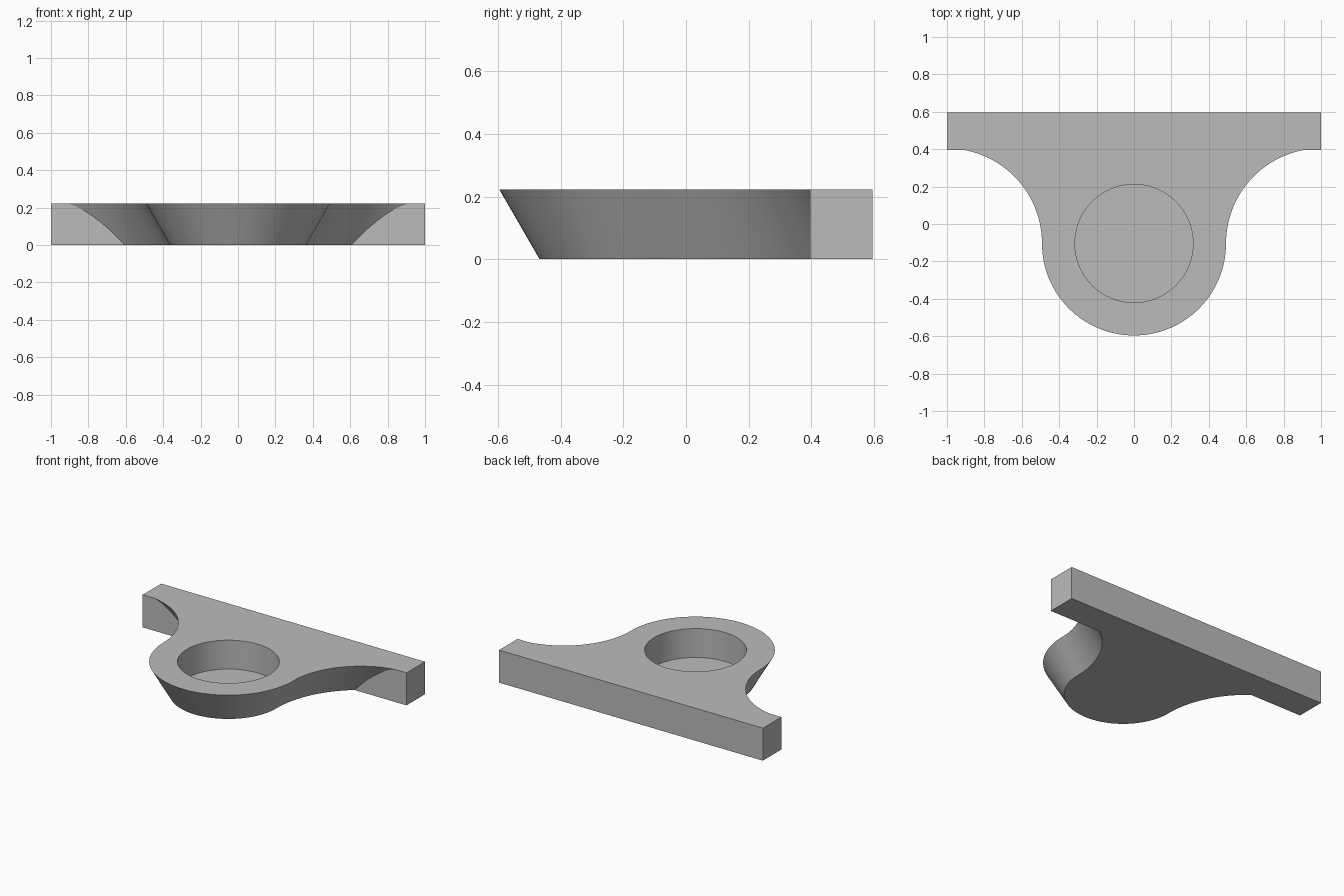
import bpy, bmesh
from math import sin, cos, asin, pi, tan, radians

if "Cube" in bpy.data.objects:
    bpy.data.objects.remove(bpy.data.objects["Cube"])

HEIGHT, FLOOR = 0.223, 0.025
BACK, BAR_FRONT, CENTRE_Y = 0.596, 0.396, -0.104
NOSE_R, FILLET_R, HOLE_R = 0.492, 0.508, 0.316
DRAFT = tan(radians(30))
LEVELS, STEPS = 12, 32

grey = bpy.data.materials.new("plain grey")
grey.use_nodes = True
grey.diffuse_color = (0.5, 0.5, 0.5, 1)
grey.node_tree.nodes["Principled BSDF"].inputs["Base Color"].default_value = (0.5, 0.5, 0.5, 1)


def make_object(name, bm):
    bmesh.ops.recalc_face_normals(bm, faces=bm.faces)
    mesh = bpy.data.meshes.new(name)
    bm.to_mesh(mesh)
    bm.free()
    mesh.materials.append(grey)
    obj = bpy.data.objects.new(name, mesh)
    bpy.context.collection.objects.link(obj)
    return obj


def outline(z):
    """Flared nose and concave shoulders at one height, from left to right in x."""
    inset = (HEIGHT - z) * DRAFT
    nose, fillet = NOSE_R - inset, FILLET_R + inset
    centre_x = NOSE_R + FILLET_R
    end = pi - asin((BAR_FRONT - CENTRE_Y) / fillet)
    shoulder = []
    for i in range(STEPS):
        a = end + (pi - end) * i / STEPS
        shoulder.append((centre_x + fillet * cos(a), CENTRE_Y + fillet * sin(a), z))
    front = [(nose * cos(a), CENTRE_Y + nose * sin(a), z)
             for a in (pi + pi * i / (2 * STEPS) for i in range(2 * STEPS + 1))]
    left = [(-x, y, h) for x, y, h in shoulder]
    return left + front + shoulder[::-1]


# Flared plate and straight mounting bar as one closed solid
bm = bmesh.new()
rows = [[bm.verts.new(p) for p in outline(HEIGHT * k / LEVELS)] for k in range(LEVELS + 1)]
for low, high in zip(rows, rows[1:]):
    for i in range(len(low) - 1):
        bm.faces.new((low[i], low[i + 1], high[i + 1], high[i]))

corner = {(s, y, z): bm.verts.new((s, y, z))
          for s in (-1, 1) for y in (BAR_FRONT, BACK) for z in (0, HEIGHT)}
for z, row in ((0, rows[0]), (HEIGHT, rows[-1])):
    bm.faces.new(row + [corner[1, BAR_FRONT, z], corner[1, BACK, z],
                        corner[-1, BACK, z], corner[-1, BAR_FRONT, z]])
for s, end in ((-1, 0), (1, -1)):
    bm.faces.new([row[end] for row in rows]
                 + [corner[s, BAR_FRONT, HEIGHT], corner[s, BAR_FRONT, 0]])
    bm.faces.new([corner[s, BAR_FRONT, 0], corner[s, BACK, 0],
                  corner[s, BACK, HEIGHT], corner[s, BAR_FRONT, HEIGHT]])
bm.faces.new([corner[-1, BACK, 0], corner[1, BACK, 0],
              corner[1, BACK, HEIGHT], corner[-1, BACK, HEIGHT]])
bracket = make_object("bracket", bm)

# Blind round pocket
bm = bmesh.new()
bmesh.ops.create_cone(bm, cap_ends=True, segments=96, radius1=HOLE_R, radius2=HOLE_R, depth=1)
bmesh.ops.translate(bm, verts=bm.verts, vec=(0, CENTRE_Y, FLOOR + 0.5))
cutter = make_object("pocket_cutter", bm)
cutter.hide_render = True

cut = bracket.modifiers.new("pocket", "BOOLEAN")
cut.operation = "DIFFERENCE"
cut.solver = "EXACT"
cut.object = cutter
bpy.context.view_layer.objects.active = bracket
bracket.select_set(True)
bpy.ops.object.modifier_apply(modifier=cut.name)
bpy.data.objects.remove(cutter)

bpy.ops.object.shade_smooth_by_angle(angle=radians(20))
